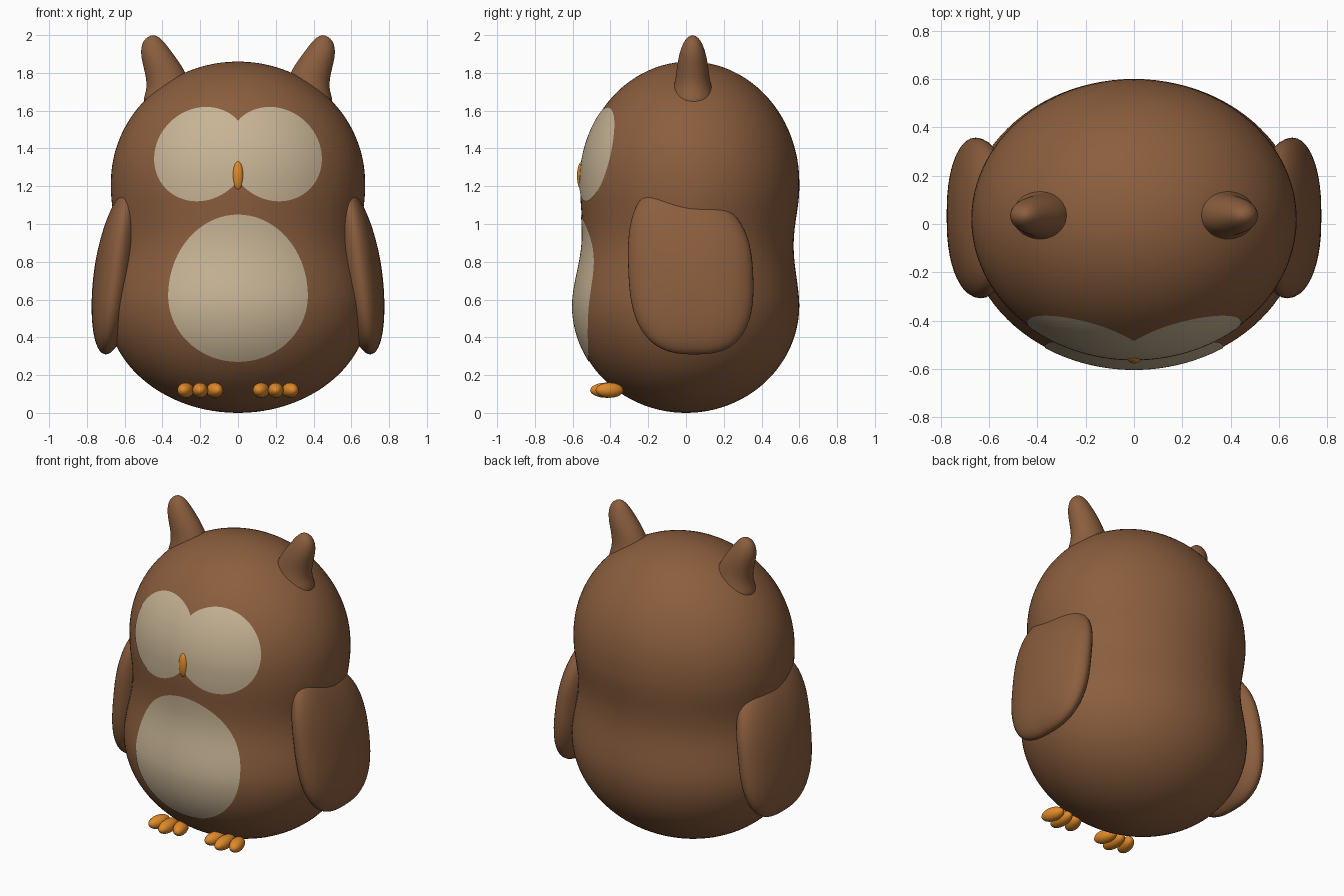
import bpy, bmesh
from math import sin, cos, pi, sqrt, radians
from mathutils import Matrix, Vector

if "Cube" in bpy.data.objects:
    bpy.data.objects.remove(bpy.data.objects["Cube"], do_unlink=True)


def material(name, rgb):
    m = bpy.data.materials.new(name)
    m.use_nodes = True
    m.diffuse_color = (*rgb, 1)
    bsdf = next(n for n in m.node_tree.nodes if n.type == 'BSDF_PRINCIPLED')
    bsdf.inputs["Base Color"].default_value = (*rgb, 1)
    return m


BROWN = material("feather brown", (0.258, 0.112, 0.048))
CREAM = material("pale cream", (0.57, 0.455, 0.30))
ORANGE = material("beak orange", (0.745, 0.254, 0.023))


def finish(name, bm, mat):
    mesh = bpy.data.meshes.new(name)
    for f in bm.faces:
        f.smooth = True
    bm.to_mesh(mesh)
    bm.free()
    mesh.materials.append(mat)
    ob = bpy.data.objects.new(name, mesh)
    bpy.context.collection.objects.link(ob)
    return ob


def loft(name, rings, mat, patch=False):
    """Skin a list of rings; a one-point ring closes an end."""
    bm = bmesh.new()
    loops = [[bm.verts.new(p) for p in ring] for ring in rings]
    for a, b in zip(loops, loops[1:]):
        n = max(len(a), len(b))
        for i in range(n):
            j = (i + 1) % n
            if len(a) == 1:
                bm.faces.new((a[0], b[j], b[i]))
            elif len(b) == 1:
                bm.faces.new((a[i], a[j], b[0]))
            else:
                bm.faces.new((a[i], a[j], b[j], b[i]))
    bm.normal_update()
    if not patch:
        bmesh.ops.recalc_face_normals(bm, faces=bm.faces[:])
    elif sum(f.normal.y for f in bm.faces) > 0:
        bmesh.ops.reverse_faces(bm, faces=bm.faces[:])
    return finish(name, bm, mat)


def ball(name, mat, shape):
    """Unit sphere whose points are moved by shape(point)."""
    bm = bmesh.new()
    bmesh.ops.create_uvsphere(bm, u_segments=48, v_segments=32, radius=1)
    for v in bm.verts:
        v.co = shape(v.co.copy())
    bmesh.ops.recalc_face_normals(bm, faces=bm.faces[:])
    return finish(name, bm, mat)


# Body surface: two rounded ends joined by a soft waist
LOW, HIGH, TOP = 0.57, 1.22, 1.86
ASPECT = 1.16


def depth(z):
    if z < LOW:
        return 0.6 * sqrt(max(0, 1 - ((LOW - z) / LOW) ** 2))
    if z > HIGH:
        return 0.58 * sqrt(max(0, 1 - ((z - HIGH) / (TOP - HIGH)) ** 2))
    t = (z - LOW) / (HIGH - LOW)
    return 0.6 - 0.02 * t - 0.03 * sin(pi * t) ** 2


def centre_y(z):
    t = min(1, max(0, (z - LOW) / (HIGH - LOW)))
    return 0.02 * t * t * (3 - 2 * t)


def front_y(x, z):
    d = depth(z)
    return centre_y(z) - d * sqrt(max(0, 1 - (x / (d * ASPECT)) ** 2))


def oval(cx, cy, z, rx, ry, n):
    return [(cx + rx * cos(2 * pi * i / n), cy + ry * sin(2 * pi * i / n), z) for i in range(n)]


N = 24
heights = [LOW - LOW * cos(pi / 2 * i / N) for i in range(1, N)]
heights += [LOW + (HIGH - LOW) * i / N for i in range(N + 1)]
heights += [HIGH + (TOP - HIGH) * sin(pi / 2 * i / N) for i in range(1, N)]
body = [oval(0, centre_y(z), z, depth(z) * ASPECT, depth(z), 96) for z in heights]
loft("body", [[(0, 0, 0)]] + body + [[(0, 0.02, TOP)]], BROWN)


# Face and belly patches hugging the body surface
def patch(name, cx, cz, outline):
    rings = []
    for k in range(17):
        ring = []
        for i in range(72 if k else 1):
            dx, dz = outline(2 * pi * i / 72)
            x, z = cx + dx * k / 16, cz + dz * k / 16
            ring.append((x, front_y(x, z) - 0.004, z))
        rings.append(ring)
    loft(name, rings, CREAM, patch=True)


def belly_outline(a):
    return 0.37 * cos(a), (0.43 if sin(a) > 0 else 0.35) * sin(a)


patch("belly_patch", 0, 0.62, belly_outline)

EYE_X, EYE_R = 0.193, 0.25


def eye_outline(side):
    def outline(a):
        dz = EYE_R * sin(a)
        dx = EYE_R * cos(a) - 0.1 * dz
        s = min(1, EYE_X / -dx) if dx < 0 else 1   # stop at the middle line
        return side * dx * s, dz * s
    return outline


# Beak
ball("beak", ORANGE, lambda p: Vector((p.x * 0.03, p.y * 0.027 - 0.55, p.z * 0.077 + 1.255)))


# Wing: flattened rounded slab leaning outward at the bottom
def wing_shape(side):
    def shape(p):
        r = sqrt(p.y ** 2 + p.z ** 2)
        if r > 1e-6:
            s = r / (abs(p.y) ** 2.7 + abs(p.z) ** 2.7) ** (1 / 2.7)
            p.y, p.z = p.y * s, p.z * s
        y = 0.025 + 0.33 * p.y - 0.02 * p.z
        z = 0.745 + 0.435 * p.z - 0.07 * p.y * max(0, p.z)
        x = 0.645 - 0.055 * p.z - 0.02 * p.z ** 2 * (p.z > 0) + 0.118 * p.x
        return Vector((side * x, y, z))
    return shape


# Ear tuft rings: height, centre x, half width, half depth
EAR = [(1.62, 0.35, 0.17, 0.14), (1.70, 0.355, 0.13, 0.11), (1.76, 0.372, 0.113, 0.092),
       (1.82, 0.392, 0.106, 0.085), (1.88, 0.42, 0.093, 0.076), (1.93, 0.44, 0.075, 0.062),
       (1.97, 0.449, 0.053, 0.044), (1.993, 0.45, 0.026, 0.022)]

for side, label in ((1, "left"), (-1, "right")):
    patch(label + "_eye_patch", side * EYE_X, 1.37, eye_outline(side))
    ball(label + "_wing", BROWN, wing_shape(side))

    rings = [oval(side * cx, 0.035, z, rx, ry, 24) for z, cx, rx, ry in EAR]
    ear = loft(label + "_ear", [[(side * 0.35, 0.035, 1.6)]] + rings + [[(side * 0.449, 0.035, 2.001)]], BROWN)
    sub = ear.modifiers.new("smooth", 'SUBSURF')
    sub.levels = sub.render_levels = 2

    # Three fanned toes
    for k, toe in ((-1, "inner"), (0, "middle"), (1, "outer")):
        place = (Matrix.Translation((side * (0.2 + 0.077 * k), -0.42 if k == 0 else -0.405, 0.12))
                 @ Matrix.Rotation(radians(15 * k * side), 4, 'Z')
                 @ Matrix.Diagonal((0.041, 0.087 if k == 0 else 0.075, 0.04, 1)))
        ball(f"{label}_{toe}_toe", ORANGE, lambda p: place @ p)
